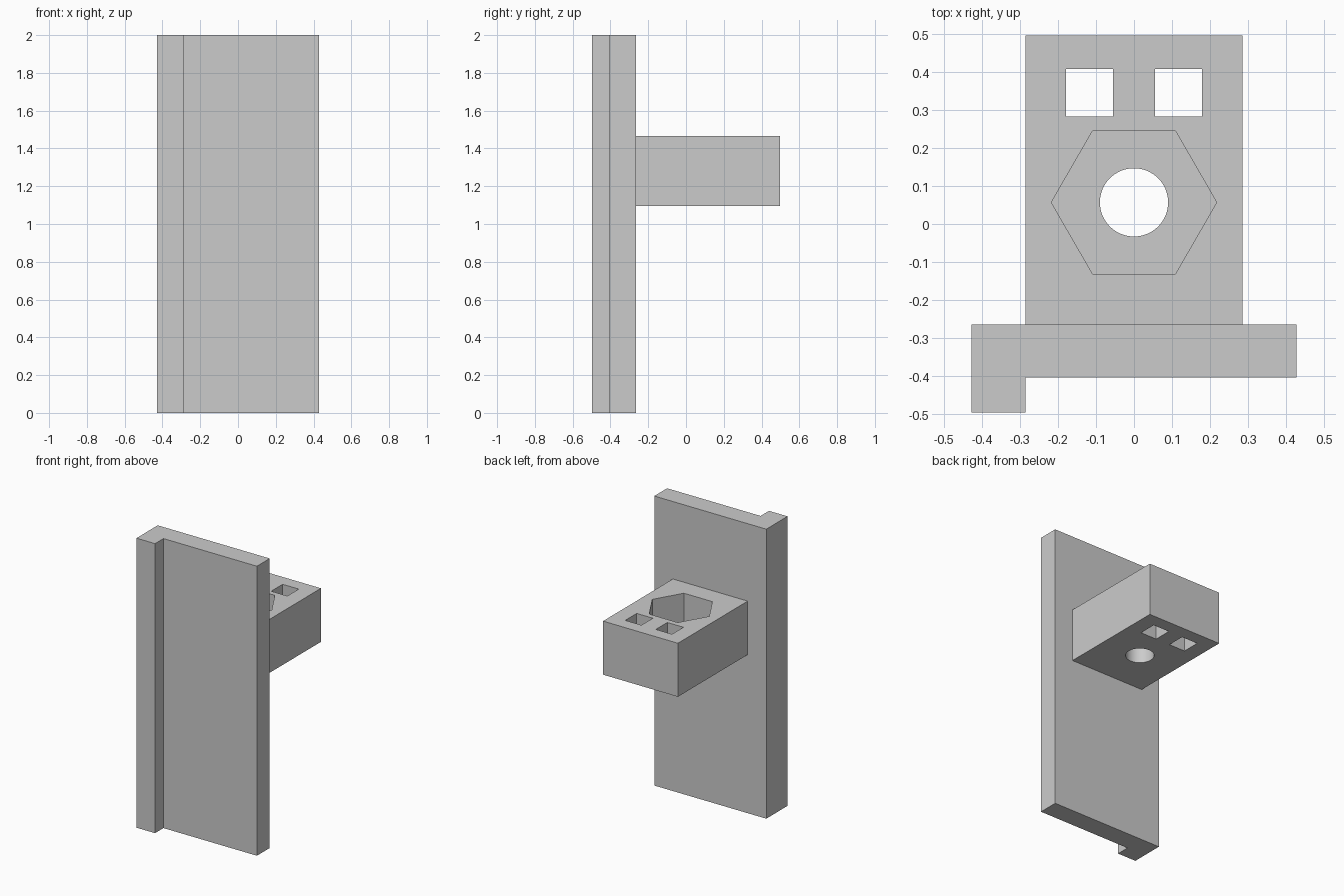
import bpy
import bmesh
from math import cos, sin, pi

cube = bpy.data.objects.get("Cube")
if cube:
    bpy.data.objects.remove(cube, do_unlink=True)

grey = bpy.data.materials.new("plain grey")
grey.use_nodes = True
colour = (0.6, 0.6, 0.6, 1)
grey.diffuse_color = colour
grey.node_tree.nodes["Principled BSDF"].inputs["Base Color"].default_value = colour


def prism(name, outline, z0, z1):
    """Extrude a flat outline from z0 up to z1."""
    bm = bmesh.new()
    base = bm.faces.new([bm.verts.new((x, y, z0)) for x, y in outline])
    top = bmesh.ops.extrude_face_region(bm, geom=[base])["geom"]
    verts = [v for v in top if isinstance(v, bmesh.types.BMVert)]
    bmesh.ops.translate(bm, verts=verts, vec=(0, 0, z1 - z0))
    bmesh.ops.recalc_face_normals(bm, faces=bm.faces)
    mesh = bpy.data.meshes.new(name)
    bm.to_mesh(mesh)
    bm.free()
    mesh.materials.append(grey)
    obj = bpy.data.objects.new(name, mesh)
    bpy.context.collection.objects.link(obj)
    return obj


def rect(x0, x1, y0, y1):
    return [(x0, y0), (x1, y0), (x1, y1), (x0, y1)]


def polygon(r, sides, cy):
    return [(r * cos(2 * pi * i / sides), cy + r * sin(2 * pi * i / sides))
            for i in range(sides)]


# Upright plate with a lip along its right front edge
BACK, FRONT, LIP = -0.265, -0.405, -0.497
prism("back_plate", [(-0.428, LIP), (-0.286, LIP), (-0.286, FRONT),
                     (0.428, FRONT), (0.428, BACK), (-0.428, BACK)], 0, 2)

# Bracket block behind the plate
BOTTOM, TOP = 1.095, 1.465
HOLE_Y = 0.057
block = prism("bracket_block", rect(-0.286, 0.286, BACK, 0.497), BOTTOM, TOP)

# Cutters: nut pocket, bolt hole and two square slots
cutters = [
    prism("nut_pocket_cutter", polygon(0.218, 6, HOLE_Y), TOP - 0.24, TOP + 0.1),
    prism("bolt_hole_cutter", polygon(0.09, 64, HOLE_Y), BOTTOM - 0.1, TOP - 0.1),
]
for side, x in (("right", -0.117), ("left", 0.117)):
    cutters.append(prism(side + "_slot_cutter",
                         rect(x - 0.062, x + 0.062, 0.283, 0.408),
                         BOTTOM - 0.1, TOP + 0.1))
for cutter in cutters:
    mod = block.modifiers.new(cutter.name, "BOOLEAN")
    mod.operation = "DIFFERENCE"
    mod.solver = "EXACT"
    mod.object = cutter
    cutter.hide_render = True
    cutter.hide_viewport = True

# Smooth only the round hole wall
bpy.context.view_layer.objects.active = block
block.select_set(True)
for mod in list(block.modifiers):
    bpy.ops.object.modifier_apply(modifier=mod.name)
bpy.ops.object.shade_smooth_by_angle(angle=pi / 6)
for cutter in cutters:
    bpy.data.objects.remove(cutter, do_unlink=True)
